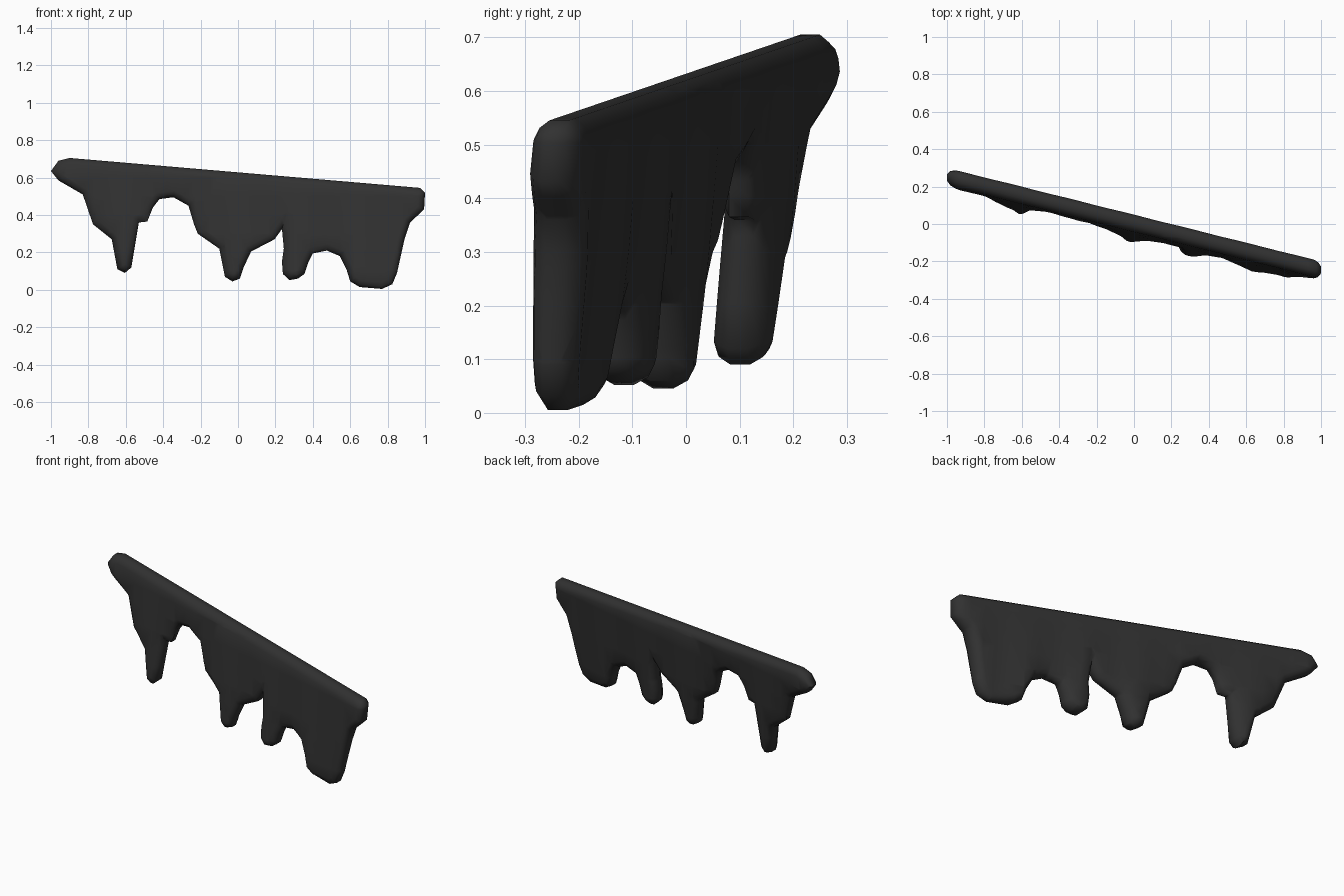
import bpy, bmesh, math

if "Cube" in bpy.data.objects:
    bpy.data.objects.remove(bpy.data.objects["Cube"])

# Silhouette of the dripping sheet in front view (x, z), clockwise from the left end
OUTLINE = [
    (-1.0, .635), (-.96, .69), (-.9, .705), (.975, .545), (1.0, .52), (.995, .43),
    (.92, .36), (.89, .27), (.85, .09), (.825, .03), (.77, .005), (.65, .015),
    (.6, .045), (.58, .11), (.545, .18), (.475, .21), (.4, .195), (.375, .145),
    (.355, .085), (.32, .06), (.275, .052), (.24, .085), (.235, .15), (.245, .22),
    (.235, .325), (.195, .27), (.07, .205), (.03, .12), (.01, .06), (-.03, .045),
    (-.07, .07), (-.1, .22), (-.215, .30), (-.235, .35), (-.265, .45), (-.345, .495),
    (-.42, .485), (-.455, .44), (-.485, .365), (-.53, .36), (-.545, .27), (-.57, .12),
    (-.605, .09), (-.645, .11), (-.675, .27), (-.775, .35), (-.83, .51), (-.96, .585)]

bm = bmesh.new()

# Thin core slab
rim = 0.018
front = [bm.verts.new((x, -rim, z)) for x, z in OUTLINE]
back = [bm.verts.new((x, rim, z)) for x, z in OUTLINE]
caps = [bm.faces.new(front), bm.faces.new(back[::-1])]
n = len(OUTLINE)
for i in range(n):
    j = (i + 1) % n
    bm.faces.new((front[i], back[i], back[j], front[j]))
bmesh.ops.recalc_face_normals(bm, faces=bm.faces)

# Rounded edges: stepped insets on both sides
for width, rise in ((.014, .018), (.02, .01)):
    for cap in caps:
        bmesh.ops.inset_region(bm, faces=[cap], thickness=width, depth=rise,
                               use_even_offset=True, use_boundary=True)

# Cut the faces into a grid so the surface can undulate
def slice_at(co, no):
    bmesh.ops.bisect_plane(bm, geom=bm.verts[:] + bm.edges[:] + bm.faces[:],
                           plane_co=co, plane_no=no, dist=1e-5)

for i in range(-12, 13):
    slice_at((i * .077 + .004, 0, 0), (1, 0, 0))
for i in range(1, 7):
    slice_at((0, 0, i * .1 + .003), (0, 0, 1))

# Soft vertical ridges, slanted run and forward lean of the drips
for v in bm.verts:
    x, y, z = v.co
    drop = (.62 - .088 * x - z) / .6
    if abs(y) > .03:
        y += math.copysign(.009, y) * math.cos((x + .02) * math.tau / .31) * min(1, max(0, drop * 2))
    v.co.y = y + .006 - .25 * x - .058 * drop

bmesh.ops.triangulate(bm, faces=[f for f in bm.faces if len(f.verts) > 4])
bmesh.ops.recalc_face_normals(bm, faces=bm.faces)

mesh = bpy.data.meshes.new("dripping_sheet")
bm.to_mesh(mesh)
bm.free()
sheet = bpy.data.objects.new("dripping_sheet", mesh)
bpy.context.collection.objects.link(sheet)

# Single tar-black colour
tar = bpy.data.materials.new("tar black")
tar.diffuse_color = (.031, .031, .031, 1)
tar.use_nodes = True
tar.node_tree.nodes["Principled BSDF"].inputs["Base Color"].default_value = tar.diffuse_color
mesh.materials.append(tar)

# Smooth shading
bpy.context.view_layer.objects.active = sheet
sheet.select_set(True)
bpy.ops.object.shade_smooth_by_angle(angle=math.radians(60))
